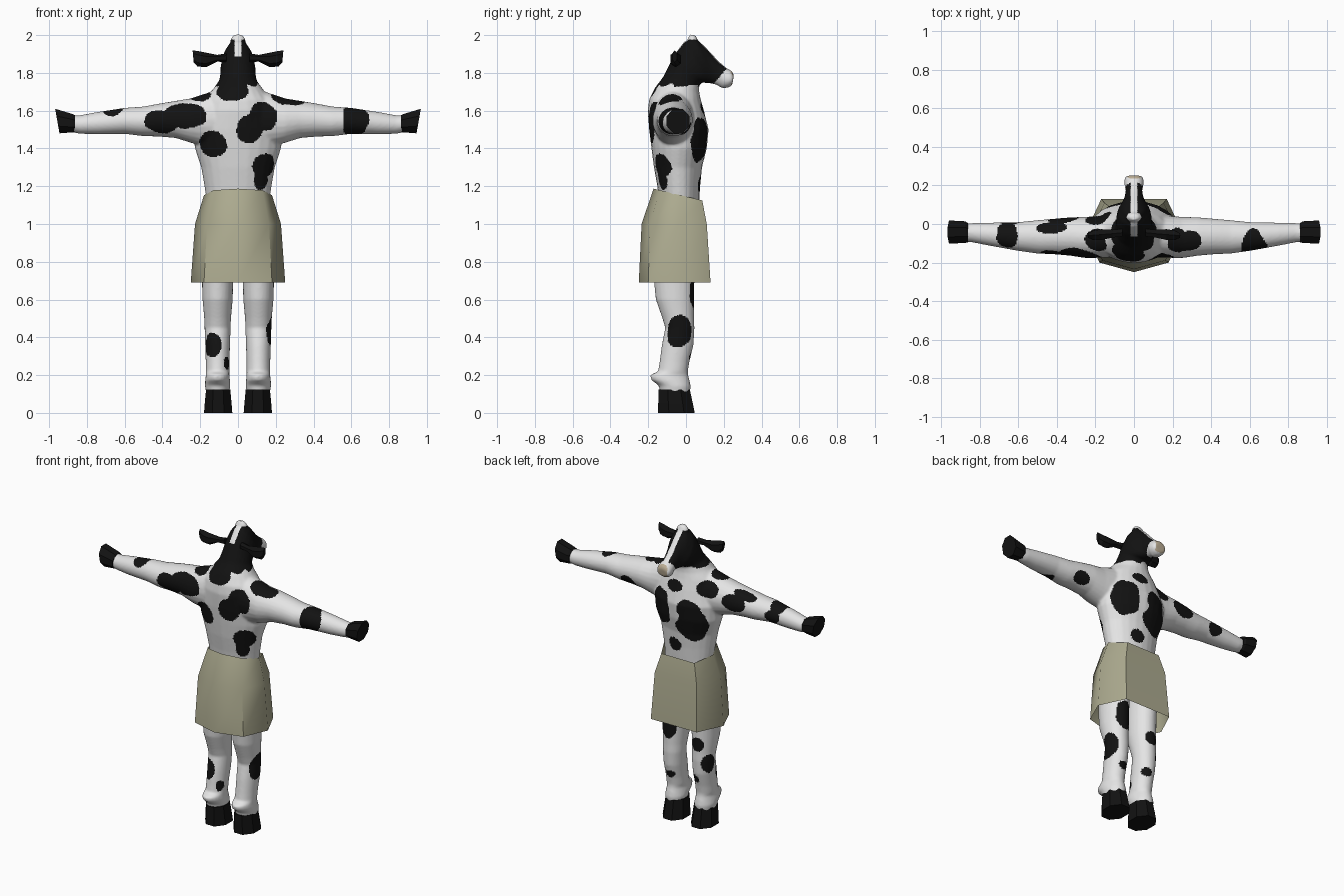
import bpy, bmesh, math
from mathutils import Vector, noise


def material(name, rgb):
    m = bpy.data.materials.new(name)
    m.diffuse_color = (*rgb, 1)
    return m


WHITE = material("white hide", (0.78, 0.78, 0.78))
BLACK = material("black hide", (0.006, 0.006, 0.006))
CLOTH = material("khaki cloth", (0.42, 0.41, 0.28))
NOSE = material("tan nose", (0.50, 0.42, 0.30))


def loft(bm, rings, n=24):
    """Closed tube; each ring is (end a, end b, half-width vector)."""
    loops = []
    flat = n <= 8
    grow = 1 / math.cos(math.pi / n) if flat else 1
    for a, b, w in rings:
        a, b, w = Vector(a), Vector(b), Vector(w)
        mid, half = (a + b) / 2, (b - a) / 2
        loop = []
        for i in range(n):
            t = 2 * math.pi * (i + (0.5 if flat else 0)) / n
            loop.append(bm.verts.new(mid + (w * math.cos(t) + half * math.sin(t)) * grow))
        loops.append(loop)
    for lo, hi in zip(loops, loops[1:]):
        for i in range(n):
            j = (i + 1) % n
            bm.faces.new((lo[i], lo[j], hi[j], hi[i]))
    bm.faces.new(loops[0][::-1])
    bm.faces.new(loops[-1])
    bmesh.ops.recalc_face_normals(bm, faces=bm.faces)


def finish(bm, name, *mats):
    me = bpy.data.meshes.new(name)
    bm.to_mesh(me)
    bm.free()
    for m in mats:
        me.materials.append(m)
    ob = bpy.data.objects.new(name, me)
    bpy.context.collection.objects.link(ob)
    return ob


def upright(rows, cx=0):
    """Rings across a limb: (y back, z back, y front, z front, half width)."""
    return [((cx, a, b), (cx, c, d), (w, 0, 0)) for a, b, c, d, w in rows]


def sideways(rows, s):
    """Rings along x: (x low, z low, x high, z high, y centre, y half)."""
    return [((s * a, y, b), (s * c, y, d), (0, h, 0)) for a, b, c, d, y, h in rows]


# Body: torso, neck and head in one loft
bm = bmesh.new()
loft(bm, upright([
    (-.17, .85, .06, .85, .18), (-.15, 1.0, .06, 1.0, .175), (-.145, 1.15, .07, 1.12, .168),
    (-.152, 1.2, .075, 1.2, .178), (-.17, 1.3, .085, 1.3, .195), (-.183, 1.4, .11, 1.4, .228),
    (-.195, 1.5, .12, 1.5, .235), (-.203, 1.6, .095, 1.6, .205), (-.195, 1.66, .078, 1.66, .18),
    (-.165, 1.72, .07, 1.70, .135), (-.12, 1.78, .07, 1.735, .10), (-.09, 1.84, .09, 1.75, .093),
    (-.06, 1.90, .11, 1.745, .093), (-.01, 1.965, .13, 1.745, .085), (.045, 1.99, .15, 1.74, .064),
    (.10, 1.94, .165, 1.735, .05), (.17, 1.865, .18, 1.725, .042), (.215, 1.825, .195, 1.718, .05),
    (.243, 1.81, .225, 1.722, .05), (.254, 1.79, .245, 1.735, .04)]))

# Poll bump on top of the head
loft(bm, upright([(.015, 1.95, .065, 1.95, .04), (.01, 1.98, .06, 1.98, .04),
                  (.02, 2.003, .05, 2.0, .022)]))

# Arms and legs
for s in (-1, 1):
    loft(bm, sideways([
        (.05, 1.40, .05, 1.71, -.06, .11), (.15, 1.40, .13, 1.705, -.065, .11),
        (.25, 1.43, .25, 1.665, -.07, .107), (.33, 1.455, .33, 1.652, -.065, .1),
        (.42, 1.463, .42, 1.637, -.065, .092), (.5, 1.465, .5, 1.622, -.067, .087),
        (.6, 1.477, .6, 1.615, -.065, .075), (.75, 1.475, .75, 1.592, -.053, .06),
        (.84, 1.478, .84, 1.575, -.045, .05), (.90, 1.49, .90, 1.575, -.045, .045)], s))
    loft(bm, upright([
        (-.17, .95, .06, .95, .085), (-.17, .7, .045, .7, .083), (-.16, .6, .043, .6, .08),
        (-.125, .5, .043, .5, .071), (-.11, .45, .045, .45, .069), (-.128, .36, .04, .36, .066),
        (-.14, .27, .018, .27, .063), (-.148, .22, .01, .22, .063), (-.19, .2, .012, .2, .062),
        (-.185, .175, .02, .17, .066), (-.145, .145, .025, .14, .067),
        (-.135, .1, .02, .1, .06)], s * .108))
body = finish(bm, "body", WHITE, BLACK, NOSE)

# Fuse the parts into one smooth skin
mod = body.modifiers.new("fuse", 'REMESH')
mod.mode, mod.voxel_size = 'VOXEL', 0.0075
mod = body.modifiers.new("soften", 'SMOOTH')
mod.factor, mod.iterations = 0.5, 6
deps = bpy.context.evaluated_depsgraph_get()
skin = bpy.data.meshes.new_from_object(body.evaluated_get(deps))
body.modifiers.clear()
body.data = skin
skin.materials.clear()
for m in (WHITE, BLACK, NOSE):
    skin.materials.append(m)

# Hide patches: (x, y, z, rx, ry, rz)
REAR = [
    (-.28, -.16, 1.575, .115, .11, .07), (-.40, -.14, 1.54, .10, .07, .06),
    (-.14, -.18, 1.42, .078, .10, .07), (.065, -.2, 1.50, .075, .08, .075),
    (.135, -.18, 1.57, .072, .08, .08), (.14, -.13, 1.31, .068, .09, .062),
    (.125, -.15, 1.24, .042, .08, .06), (.23, -.09, 1.67, .055, .07, .055),
    (.29, -.09, 1.65, .06, .06, .04), (-.66, -.06, 1.59, .06, .07, .038),
    (.61, -.085, 1.55, .095, .07, .08), (-.2, -.09, 1.68, .06, .07, .04),
    (-.03, -.16, 1.71, .085, .09, .068)]
CHEST = [
    (-.12, .10, 1.36, .12, .09, .11), (-.09, .11, 1.47, .08, .08, .07),
    (.14, .09, 1.44, .10, .08, .125), (.03, .08, 1.21, .05, .06, .045),
    (-.19, .05, 1.62, .07, .07, .055), (-.37, .03, 1.57, .085, .06, .055),
    (-.64, .0, 1.54, .055, .06, .045), (.42, .01, 1.5, .055, .05, .04),
    (.02, .09, 1.61, .055, .06, .035), (-.44, -.01, 1.63, .09, .04, .04)]
LEGS = [
    (.18, -.035, .43, .055, .075, .085), (.10, .05, .64, .08, .045, .10),
    (-.14, -.12, .36, .05, .06, .065), (-.05, -.13, .265, .025, .05, .04),
    (.10, .03, .30, .035, .04, .025), (-.11, .045, .56, .05, .04, .045),
    (-.17, .0, .43, .04, .055, .06), (-.08, .03, .32, .04, .04, .03)]


def hide(p):
    x, y, z = p
    if z > 1.72 and y > .238 and abs(x) < .035:
        return 2
    if z > 1.70 and y > .135 + (z - 1.73) * .85:
        return 0                                            # white muzzle
    if z > 1.975 or (z > 1.885 and abs(x) < .018 and y < .05):
        return 0                                            # white poll
    if y > .05 and abs(x) < .017 and z > 1.80:
        return 0                                            # white blaze
    if z > 1.735 + .02 * noise.noise(p * 20) and abs(x) < .13:
        return 1                                            # dark head
    wobble = 1 + .3 * noise.noise(p * 14)
    for a, b, c, ra, rb, rc in REAR + CHEST + LEGS:
        if ((x - a) / ra) ** 2 + ((y - b) / rb) ** 2 + ((z - c) / rc) ** 2 < wobble:
            return 1
    return 0


for f in skin.polygons:
    f.material_index = hide(f.center)
    f.use_smooth = True

for s, side in ((-1, "left"), (1, "right")):
    # Hand and foot hooves, flat faceted
    bm = bmesh.new()
    loft(bm, sideways([(.865, 1.487, .862, 1.575, -.045, .05), (.88, 1.485, .875, 1.582, -.042, .056),
                       (.945, 1.48, .968, 1.61, -.042, .06)], s), 8)
    finish(bm, side + "_hand_hoof", BLACK)
    bm = bmesh.new()
    loft(bm, upright([(-.147, 0, .046, 0, .075), (-.147, .05, .036, .05, .071),
                      (-.145, .125, .02, .125, .064)], s * .105), 8)
    finish(bm, side + "_foot_hoof", BLACK)
    # Ears
    bm = bmesh.new()
    loft(bm, sideways([(.06, 1.86, .06, 1.90, -.045, .02), (.11, 1.862, .11, 1.893, -.05, .02),
                       (.17, 1.835, .17, 1.902, -.055, .028), (.215, 1.84, .21, 1.91, -.058, .024),
                       (.235, 1.86, .24, 1.915, -.06, .012)], s), 6)
    finish(bm, side + "_ear", BLACK)

# Wrap skirt: one outline rescaled at three heights, open top and bottom
half = [(0, -.25), (.18, -.2), (.25, -.04), (.17, .13)]
outline = half + [(-x, y) for x, y in half[:0:-1]]
levels = [(1, -.25, .13, .69, .69), (.91, -.235, .11, 1.0, 1.0), (.72, -.172, .086, 1.187, 1.125)]
bm = bmesh.new()
loops = []
for sx, y0, y1, z0, z1 in levels:
    loop = []
    for x, y in outline:
        t = (y + .25) / .38
        loop.append(bm.verts.new((x * sx, y0 + (y1 - y0) * t, z0 + (z1 - z0) * t)))
    loops.append(loop)
for lo, hi in zip(loops, loops[1:]):
    for i in range(len(lo)):
        j = (i + 1) % len(lo)
        bm.faces.new((lo[i], lo[j], hi[j], hi[i]))
skirt = finish(bm, "skirt", CLOTH)
bpy.context.view_layer.objects.active = skirt
skirt.select_set(True)
bpy.ops.object.shade_smooth_by_angle(angle=math.radians(50))
